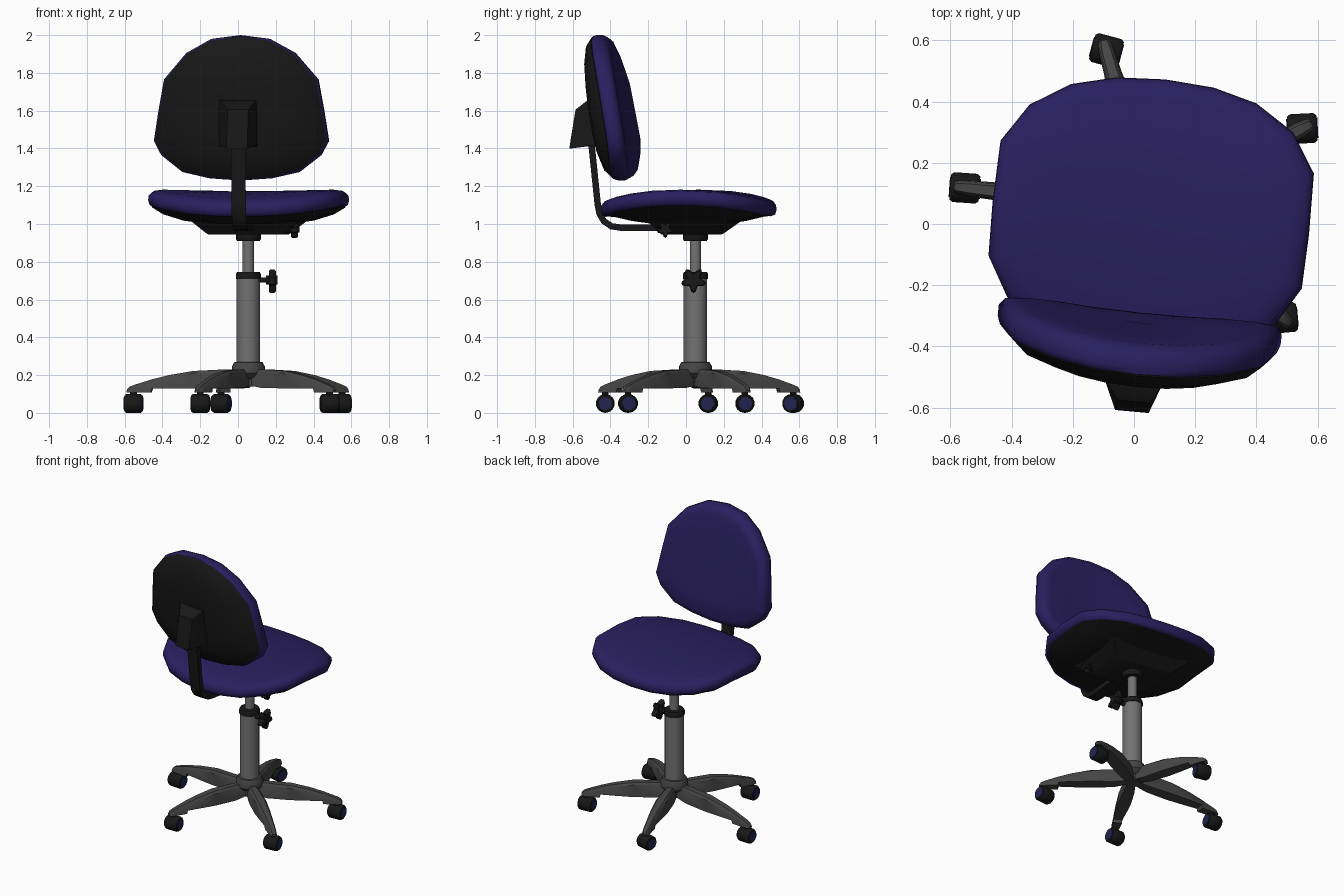
import bpy, bmesh
from math import sin, cos, pi, radians, atan2, hypot
from mathutils import Vector, Matrix

if "Cube" in bpy.data.objects:
    bpy.data.objects.remove(bpy.data.objects["Cube"])

CX, CY = 0.055, 0.05          # column axis
YAW = radians(-6)             # seat and backrest are swivelled slightly


def mat(name, r, g, b):
    m = bpy.data.materials.new(name)
    m.diffuse_color = (r, g, b, 1)
    m.use_nodes = True
    m.node_tree.nodes["Principled BSDF"].inputs["Base Color"].default_value = m.diffuse_color
    return m


FABRIC = mat("purple_fabric", 0.022, 0.014, 0.115)
BLACK = mat("black_plastic", 0.009, 0.009, 0.009)
STEEL = mat("steel", 0.17, 0.17, 0.17)
DARK = mat("dark_metal", 0.06, 0.06, 0.06)
CAP = mat("wheel_cap", 0.015, 0.018, 0.08)


def loft(name, rings, material, angle=40):
    """Skin a list of equal-length closed rings and cap both ends."""
    bm = bmesh.new()
    vs = [[bm.verts.new(p) for p in ring] for ring in rings]
    n = len(vs[0])
    for a, b in zip(vs, vs[1:]):
        for i in range(n):
            j = (i + 1) % n
            bm.faces.new((a[i], a[j], b[j], b[i]))
    bm.faces.new(vs[0])
    bm.faces.new(vs[-1])
    bmesh.ops.recalc_face_normals(bm, faces=bm.faces)
    me = bpy.data.meshes.new(name)
    bm.to_mesh(me)
    bm.free()
    me.materials.append(material)
    me.shade_smooth()
    me.set_sharp_from_angle(angle=radians(angle))
    ob = bpy.data.objects.new(name, me)
    bpy.context.collection.objects.link(ob)
    return ob


def lathe(name, profile, material, m, n=20, lobes=0, depth=0.0):
    """Revolve (radius, height) points about local z; lobes make a star knob."""
    rings = []
    for r, z in profile:
        ring = []
        for i in range(n):
            a = 2 * pi * i / n
            k = r * (1 + depth * cos(lobes * a))
            ring.append(m @ Vector((k * cos(a), k * sin(a), z)))
        rings.append(ring)
    return loft(name, rings, material)


def at(x, y, z=0):
    return Matrix.Translation((x, y, z))


def along_x(x, y, z, yaw=0):
    return at(x, y, z) @ Matrix.Rotation(yaw, 4, 'Z') @ Matrix.Rotation(pi / 2, 4, 'Y')


def mirrored(half):
    return half + [(-u, v) for u, v in half[-2:0:-1]]


# Seat: cushion and pan share an outline, curved down at front and rear
seat_outline = mirrored([(0, .455), (.16, .445), (.305, .408), (.433, .327), (.515, .2),
                         (.52, 0), (.515, -.178), (.435, -.315), (.3, -.415), (.15, -.458), (0, -.47)])
seat_m = at(CX, 0.02) @ Matrix.Rotation(YAW, 4, 'Z')


def seat_ring(s, z, bend):
    return [seat_m @ Vector((u * s, v * s, z + bend * (.012 * (u * s / .5) ** 2 - .05 * (v * s / .46) ** 2)))
            for u, v in seat_outline]


loft("seat_cushion", [seat_ring(*r) for r in [(.95, 1.085, 1), (.985, 1.095, 1), (1, 1.12, 1), (.995, 1.145, 1),
     (.96, 1.164, 1), (.87, 1.172, 1), (.6, 1.174, 1), (.25, 1.174, 1)]], FABRIC, 60)
loft("seat_pan", [seat_ring(*r) for r in [(.93, 1.1, 1), (.965, 1.085, .9), (.85, 1.05, .35),
     (.65, 1.018, .1), (.45, 1.003, 0), (.2, 1.0, 0)]], BLACK, 60)

# Backrest: leans back, sides curve forward
back_outline = mirrored([(0, .4), (.155, .38), (.29, .305), (.41, .165), (.44, 0), (.465, -.16),
                         (.425, -.235), (.31, -.325), (.165, -.358), (0, -.37)])


def back_ring(s, w):
    ring = []
    for u, v in back_outline:
        u, v = u * s, v * s
        d = w + .04 * (u / .45) ** 2
        ring.append((.015 + u * cos(YAW) - d * sin(YAW), -.388 - .15 * v + d * cos(YAW) + u * sin(YAW), 1.6 + v))
    return ring


loft("backrest_cushion", [back_ring(*r) for r in [(.95, -.05), (.985, -.045), (1, -.025), (1, .01),
     (.96, .038), (.87, .05), (.6, .052), (.25, .052)]], FABRIC, 60)
loft("backrest_shell", [back_ring(*r) for r in [(.94, -.035), (.98, -.05), (.88, -.082), (.65, -.106),
     (.4, -.116), (.2, -.119)]], BLACK, 60)

# Support bar: flat strip bent from under the seat up to the backrest
path = [(-.02, .98), (-.34, .98), (-.395, .988), (-.435, 1.015), (-.458, 1.055), (-.467, 1.1), (-.5, 1.42), (-.508, 1.5)]
rings = []
for i, (y, z) in enumerate(path):
    a, b = path[max(i - 1, 0)], path[min(i + 1, len(path) - 1)]
    t = Vector((b[0] - a[0], b[1] - a[1])).normalized() * .017
    x = CX + .105 * (y - .02)
    rings.append([(x + sx * .038, y - sy * t.y, z + sy * t.x) for sx, sy in [(-1, -1), (1, -1), (1, 1), (-1, 1)]])
loft("support_bar", rings, BLACK)

# Bracket housing behind the backrest
loft("backrest_bracket", [
    [(-.1, -.455, 1.41), (.1, -.475, 1.41), (.1, -.485, 1.66), (-.1, -.465, 1.66)],
    [(-.1, -.49, 1.415), (.1, -.51, 1.415), (.1, -.515, 1.66), (-.1, -.495, 1.66)],
    [(-.062, -.608, 1.4), (.048, -.618, 1.4), (.055, -.585, 1.605), (-.055, -.575, 1.605)]], BLACK)

# Mechanism under the seat
loft("seat_mechanism", [[seat_m @ Vector((x * w, y0 if y < 0 else y1, z)) for x, y in
     [(-1, -1), (1, -1), (1, 1), (-1, 1)]] for w, y0, y1, z in
     [(.2, -.13, .15, .945), (.215, -.14, .165, .955), (.29, -.2, .25, 1.02)]], BLACK)

# Column
lathe("post_socket", [(.06, .91), (.066, .92), (.066, .955)], BLACK, at(CX, CY))
lathe("inner_post", [(.03, .7), (.03, .92)], STEEL, at(CX, CY))
lathe("outer_column", [(.062, .22), (.062, .72)], STEEL, at(CX, CY))
lathe("column_collar", [(.066, .71), (.066, .735), (.06, .747)], BLACK, at(CX, CY))
lathe("base_hub", [(.05, .14), (.05, .18), (.07, .19), (.088, .21), (.088, .245), (.075, .268), (.06, .27)],
      DARK, at(CX, CY))


# Star knobs on threaded stems
def star_knob(name, x, y, z, r, stem):
    lathe(name, [(r * .85, 0), (r, .008), (r, .03), (r * .85, .038)], BLACK, along_x(x, y, z), 30, 5, .3)
    lathe(name + "_boss", [(r * .45, -.015), (r * .45, .045)], BLACK, along_x(x, y, z), 12)
    lathe(name + "_stem", [(.014, -stem), (.014, 0)], BLACK, along_x(x, y, z), 10)


star_knob("height_knob", .163, .04, .703, .053, .07)
star_knob("tilt_knob", .28, -.11, .972, .035, .3)
lathe("tilt_knob_sleeve", [(.026, -.05), (.026, .01)], BLACK, along_x(.25, -.11, .975), 10)

# Five arched legs with twin-capped casters
leg_sections = [(.05, .228, .145, .026), (.2, .23, .132, .036), (.45, .222, .13, .042), (.65, .2, .13, .036),
                (.79, .178, .13, .03), (.8, .176, .108, .029), (.93, .15, .108, .026), (.98, .138, .108, .022), (1, .122, .108, .017)]
casters = [(-.09, .567, -15), (.55, .312, 3), (-.553, .118, -4), (.485, -.307, 5), (-.2, -.427, 0)]
for i, (x, y, yaw) in enumerate(casters, 1):
    ang, length = atan2(y - CY, x - CX), hypot(x - CX, y - CY) + .035
    m = at(CX, CY) @ Matrix.Rotation(ang, 4, 'Z')
    loft(f"leg_{i}", [[m @ Vector((r * length, s * w, z)) for s, w, z in
         [(-1, hw, bot), (1, hw, bot), (1, hw * .85, top - .012), (1, hw * .55, top),
          (-1, hw * .55, top), (-1, hw * .85, top - .012)]] for r, top, bot, hw in leg_sections], DARK, 35)
    wm = along_x(x, y, .05, radians(yaw))
    lathe(f"caster_{i}", [(.042, -.048), (.05, -.038), (.05, .038), (.042, .048)], BLACK, wm, 14)
    lathe(f"caster_caps_{i}", [(.034, -.051), (.034, .051)], CAP, wm, 14)
    lathe(f"caster_stem_{i}", [(.018, .085), (.018, .115)], BLACK, at(x, y), 10)
